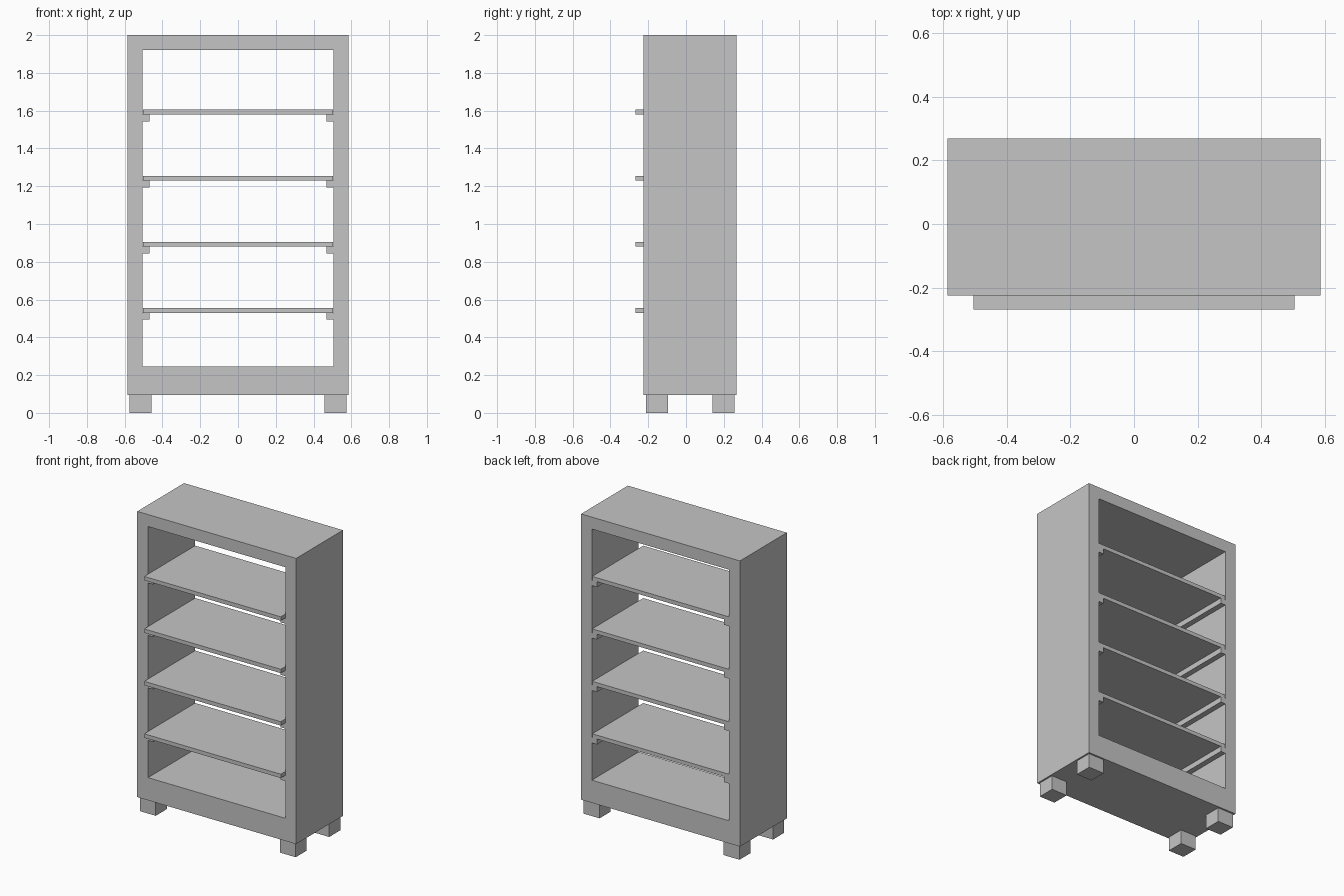
import bpy
import bmesh

if "Cube" in bpy.data.objects:
    bpy.data.objects.remove(bpy.data.objects["Cube"], do_unlink=True)

# Single flat grey
grey = bpy.data.materials.new("light_grey")
grey.use_nodes = True
colour = (0.56, 0.56, 0.56, 1)
grey.diffuse_color = colour
grey.node_tree.nodes["Principled BSDF"].inputs["Base Color"].default_value = colour

FRONT, BACK = -0.2245, 0.2685
SHELF_FRONT = -0.2685
HALF_WIDTH, HALF_OPENING, HALF_SHELF = 0.586, 0.506, 0.5035
BASE, FLOOR, CEILING, TOP = 0.095, 0.246, 1.92, 2.0


def add_object(name, bm):
    bmesh.ops.recalc_face_normals(bm, faces=bm.faces)
    mesh = bpy.data.meshes.new(name)
    bm.to_mesh(mesh)
    bm.free()
    mesh.materials.append(grey)
    obj = bpy.data.objects.new(name, mesh)
    bpy.context.collection.objects.link(obj)
    return obj


def box(name, low, high):
    bm = bmesh.new()
    bmesh.ops.create_cube(bm, size=1)
    for v in bm.verts:
        v.co = [(a + b) / 2 + c * (b - a) for a, b, c in zip(low, high, v.co)]
    return add_object(name, bm)


def rectangle(bm, half, bottom, top, y):
    corners = ((-half, bottom), (half, bottom), (half, top), (-half, top))
    return [bm.verts.new((x, y, z)) for x, z in corners]


# Cabinet: one continuous open frame with a deep plinth below its floor
bm = bmesh.new()
loops = [rectangle(bm, HALF_WIDTH, BASE, TOP, FRONT),
         rectangle(bm, HALF_OPENING, FLOOR, CEILING, FRONT),
         rectangle(bm, HALF_OPENING, FLOOR, CEILING, BACK),
         rectangle(bm, HALF_WIDTH, BASE, TOP, BACK)]
for i, loop in enumerate(loops):
    after = loops[(i + 1) % 4]
    for j in range(4):
        k = (j + 1) % 4
        bm.faces.new((loop[j], loop[k], after[k], after[j]))
add_object("cabinet_frame", bm)

sides = (("right", -1), ("left", 1))

# Shelves overhanging the front, each resting on a pair of side rails
for n in range(4):
    top = 0.556 + n * 0.3497
    under = top - 0.026
    box(f"shelf_{n + 1}", (-HALF_SHELF, SHELF_FRONT, under), (HALF_SHELF, BACK, top))
    for side, s in sides:
        x = sorted((s * 0.469, s * HALF_OPENING))
        box(f"{side}_shelf_rail_{n + 1}", (x[0], FRONT, under - 0.036), (x[1], BACK, under))

# Square feet set slightly in from the corners
INSET, FOOT = 0.0115, 0.1165
for side, s in sides:
    outer = HALF_WIDTH - INSET
    x = sorted((s * outer, s * (outer - FOOT)))
    for end, y in (("front", FRONT + INSET), ("back", BACK - INSET - FOOT)):
        box(f"{end}_{side}_foot", (x[0], y, 0), (x[1], y + FOOT, BASE))
